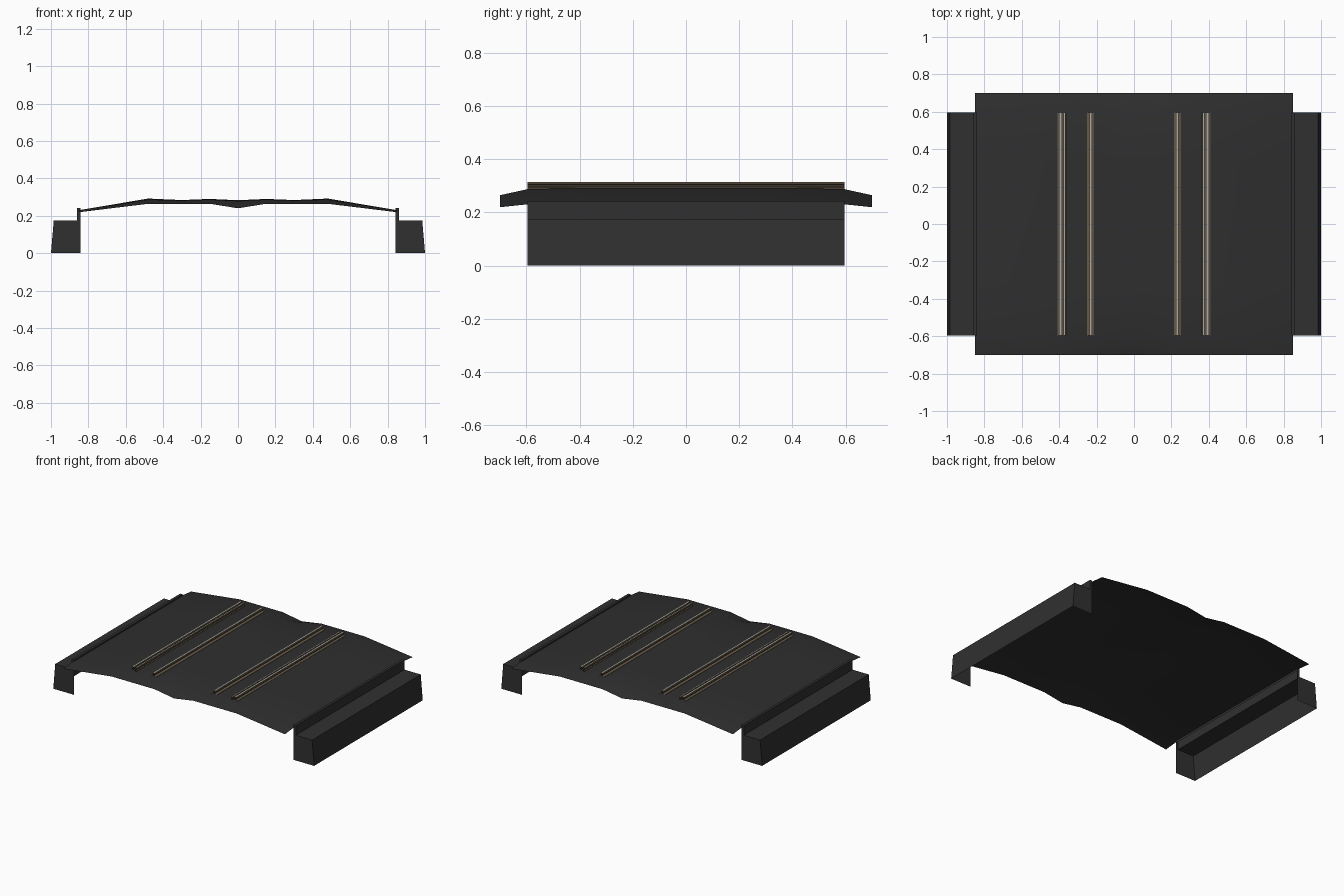
import bpy, bmesh

if "Cube" in bpy.data.objects:
    bpy.data.objects.remove(bpy.data.objects["Cube"])

def mat(name, c):
    m = bpy.data.materials.new(name)
    m.diffuse_color = (*c, 1)
    m.use_nodes = True
    m.node_tree.nodes["Principled BSDF"].inputs["Base Color"].default_value = m.diffuse_color
    return m

BALLAST = mat("dark ballast", (0.028, 0.028, 0.028))
CONCRETE = mat("dark concrete", (0.030, 0.030, 0.030))
RUST = mat("rail rust", (0.13, 0.10, 0.062))
DARK = mat("dark rust", (0.045, 0.035, 0.024))
STEEL = mat("worn steel", (0.42, 0.40, 0.36))

def finish(name, bm, mats, up=True):
    me = bpy.data.meshes.new(name)
    bmesh.ops.remove_doubles(bm, verts=bm.verts, dist=1e-5)
    bmesh.ops.recalc_face_normals(bm, faces=bm.faces)
    # open sheets: make sure the level faces look up
    if up and sum(f.normal.z * f.calc_area() for f in bm.faces) < 0:
        bmesh.ops.reverse_faces(bm, faces=bm.faces)
    bm.to_mesh(me)
    bm.free()
    for m in mats:
        me.materials.append(m)
    ob = bpy.data.objects.new(name, me)
    bpy.context.collection.objects.link(ob)
    return ob

def loft(bm, rows, index=lambda j: 0):
    """Skin a list of point rows with quads."""
    vr = [[bm.verts.new(p) for p in r] for r in rows]
    for a, b in zip(vr, vr[1:]):
        for j in range(len(a) - 1):
            f = bm.faces.new((a[j], a[j + 1], b[j + 1], b[j]))
            f.material_index = index(j)

def mirrored(half):
    return [(-x, z) for x, z in half] + [(x, z) for x, z in half[-2::-1]]

# ballast bed: open sheet, with end strips sloping down
end = mirrored([(.85, .219), (.48, .264), (.30, .264), (.15, .264), (0, .240)])
shoulder = mirrored([(.85, .230), (.48, .287), (.30, .282), (.15, .287), (0, .279)])
middle = mirrored([(.85, .230), (.48, .292), (.30, .284), (.15, .290), (0, .283)])
bm = bmesh.new()
loft(bm, [[(x, y, z) for x, z in prof] for y, prof in
          ((-.7, end), (-.595, shoulder), (-.33, middle), (.33, middle), (.595, shoulder), (.7, end))])
bed = finish("ballast_bed", bm, [BALLAST])
for p in bed.data.polygons:
    p.use_smooth = True

# side walls: hollow shell with a raised lip, open underneath and inside
L = .595
WALL = [(1.0, 0), (.985, .175), (.86, .175), (.86, .242), (.842, .242), (.842, .215)]
for side, label in ((-1, "left"), (1, "right")):
    bm = bmesh.new()
    loft(bm, [[(side * x, y, z) for x, z in WALL] for y in (-L, L)])
    for y in (-L, L):
        for quad in ([(1.0, 0), (.985, .175), (.86, .175), (.842, 0)],
                     [(.842, 0), (.86, .175), (.86, .242), (.842, .242)]):
            bm.faces.new([bm.verts.new((side * x, y, z)) for x, z in quad])
    finish(label + "_side_wall", bm, [CONCRETE])

# rails: open-ended extrusions with foot, web and bright head
def rail(name, cx, foot, head, z0, z1):
    h = z1 - z0
    prof = [(-foot, z0), (-foot, z0 + .1 * h), (-head * .5, z0 + .3 * h), (-head * .5, z0 + .65 * h),
            (-head, z0 + .7 * h), (-head, z1)]
    prof += [(-x, z) for x, z in reversed(prof)]
    mid = len(prof) // 2 - 1
    bm = bmesh.new()
    loft(bm, [[(cx + x, y, z) for x, z in prof] for y in (-L, L)],
         lambda j: 1 if j == mid else (2 if j in (2, 8) else 0))
    finish(name, bm, [RUST, STEEL, DARK])

for side, label in ((-1, "left"), (1, "right")):
    rail(label + "_inner_rail", side * .232, .018, .007, .287, .314)
    rail(label + "_outer_rail", side * .393, .016, .007, .288, .314)
    rail(label + "_guard_rail", side * .371, .007, .005, .288, .312)
